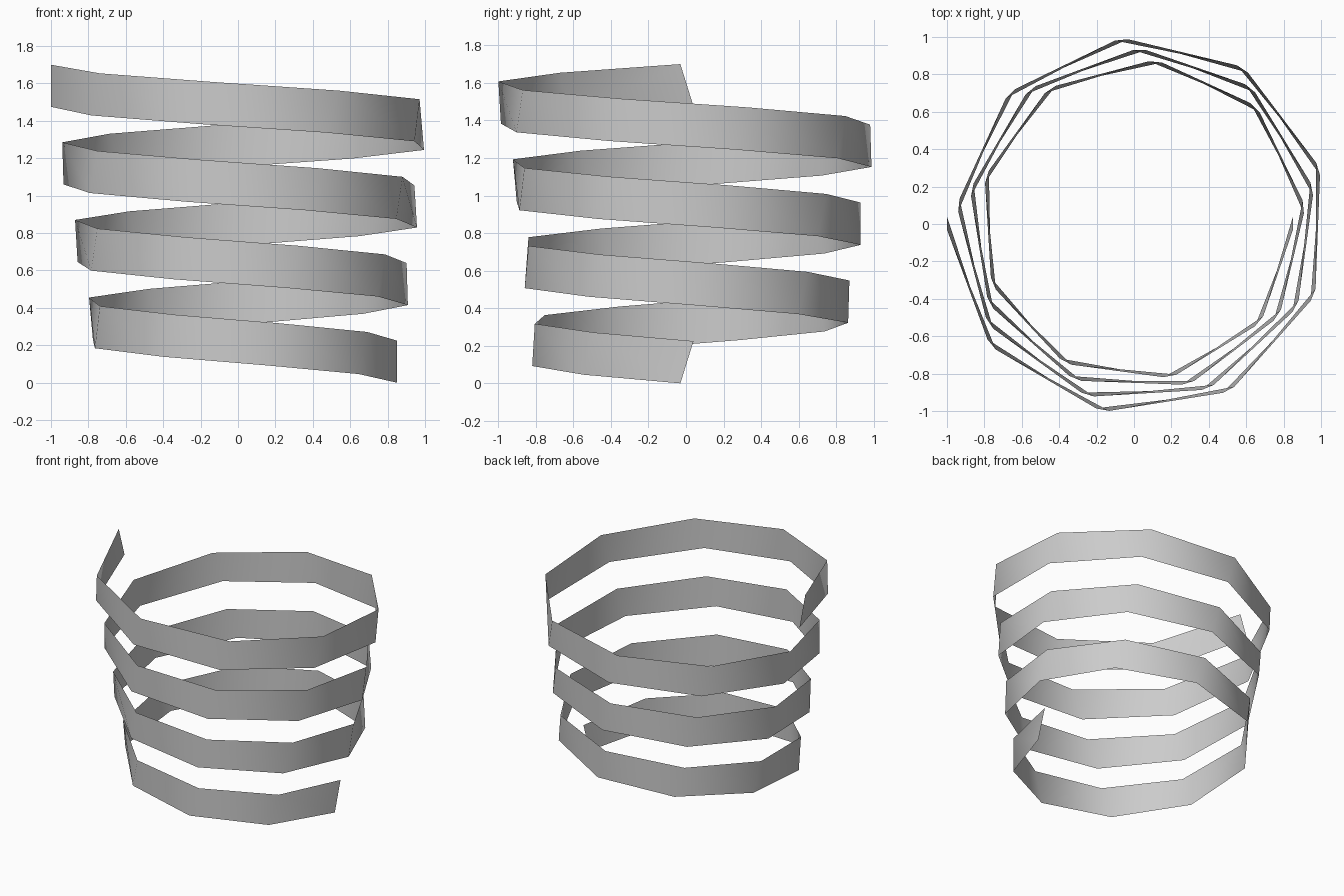
import bpy
import bmesh
from math import cos, sin, pi

if "Cube" in bpy.data.objects:
    bpy.data.objects.remove(bpy.data.objects["Cube"])

TURNS, SEGMENTS = 3.5, 32
R_START, R_END = 0.82, 1.03      # coil widens towards the top
RISE, BAND = 1.475, 0.225        # climb of the path, height of the ribbon
LEAN = 0.035                     # ribbon edges lean along the path
CX, CY = 0.03, 0.005             # coil axis

# spiral ribbon: clockwise rising strip of quads
bm = bmesh.new()
rungs = []
for k in range(SEGMENTS + 1):
    t = k / SEGMENTS
    a = -2 * pi * TURNS * t
    r = R_START + (R_END - R_START) * t
    x, y, z = CX + r * cos(a), CY + r * sin(a), RISE * t
    tx, ty = sin(a) * LEAN, -cos(a) * LEAN
    rungs.append((bm.verts.new((x + tx, y + ty, z)),
                  bm.verts.new((x - tx, y - ty, z + BAND))))
for (b0, t0), (b1, t1) in zip(rungs, rungs[1:]):
    face = bm.faces.new((b0, t0, t1, b1))
    face.smooth = True

mesh = bpy.data.meshes.new("spiral_ribbon")
bm.to_mesh(mesh)
bm.free()
ribbon = bpy.data.objects.new("spiral_ribbon", mesh)
bpy.context.collection.objects.link(ribbon)
